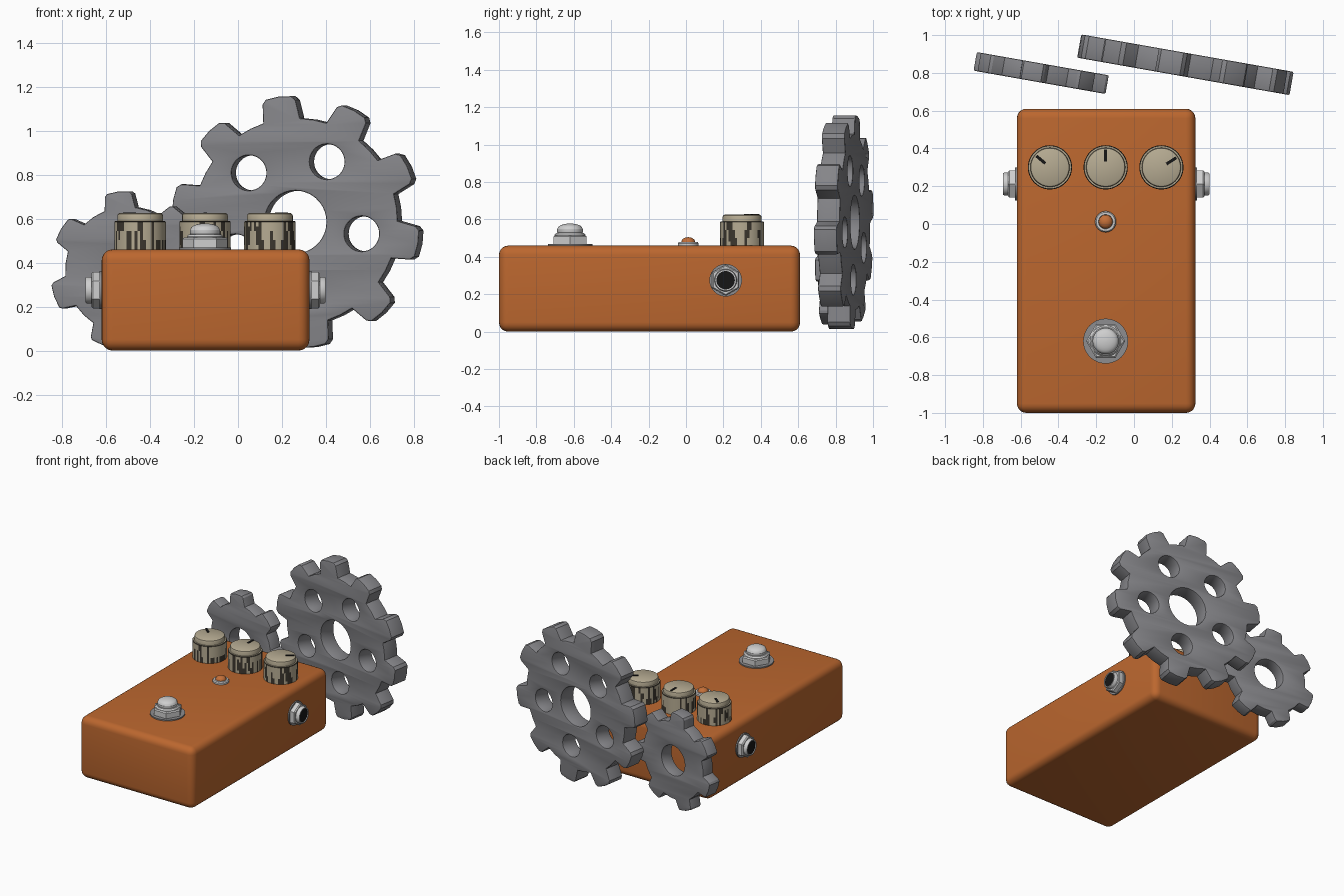
import bpy, bmesh, math, random
from math import pi, sin, cos, radians
from mathutils import Matrix, Vector

if "Cube" in bpy.data.objects:
    bpy.data.objects.remove(bpy.data.objects["Cube"])

random.seed(4)


def material(name, color):
    m = bpy.data.materials.new(name)
    m.diffuse_color = (*color, 1)
    m.use_nodes = True
    m.node_tree.nodes["Principled BSDF"].inputs["Base Color"].default_value = m.diffuse_color
    return m


ORANGE = material("orange_paint", (0.50, 0.135, 0.028))
IRON = material("gear_grey", (0.235, 0.235, 0.25))
CHROME = material("light_metal", (0.62, 0.62, 0.62))
WASHER = material("washer_grey", (0.27, 0.27, 0.28))
CREAM = material("aged_cream", (0.47, 0.41, 0.29))
DARK = material("dark_brown", (0.045, 0.038, 0.028))
BLACK = material("black", (0.008, 0.008, 0.008))
LAMP = material("lamp_orange", (0.55, 0.16, 0.04))


def finish(ob, angle=35):
    bpy.ops.object.select_all(action='DESELECT')
    ob.select_set(True)
    bpy.context.view_layer.objects.active = ob
    bpy.ops.object.shade_smooth_by_angle(angle=radians(angle))


def add_mesh(name, bm, mats, matrix=Matrix()):
    bmesh.ops.remove_doubles(bm, verts=bm.verts, dist=1e-5)
    bmesh.ops.recalc_face_normals(bm, faces=bm.faces)
    me = bpy.data.meshes.new(name)
    bm.to_mesh(me)
    bm.free()
    for m in mats:
        me.materials.append(m)
    ob = bpy.data.objects.new(name, me)
    ob.matrix_world = matrix
    bpy.context.collection.objects.link(ob)
    finish(ob)
    return ob


def lathe(name, profile, mats, matrix, segs=40, rule=None):
    """Revolve (radius, height) pairs about local z; rule(ring, column) picks the material."""
    bm = bmesh.new()
    rings = [[bm.verts.new((r * cos(2 * pi * i / segs), r * sin(2 * pi * i / segs), z))
              for i in range(segs)] for r, z in profile]
    for k in range(len(rings) - 1):
        for i in range(segs):
            j = (i + 1) % segs
            f = bm.faces.new((rings[k][i], rings[k][j], rings[k + 1][j], rings[k + 1][i]))
            if rule:
                f.material_index = rule(k, i)
    bm.faces.new(rings[0][::-1])
    bm.faces.new(rings[-1])
    return add_mesh(name, bm, mats, matrix)


def box(name, lo, hi, mat, bevel=0.0, segs=4, matrix=Matrix()):
    bm = bmesh.new()
    bmesh.ops.create_cube(bm, size=1)
    for v in bm.verts:
        v.co = Vector(a + (b - a) * (c + 0.5) for a, b, c in zip(lo, hi, v.co))
    if bevel:
        bmesh.ops.bevel(bm, geom=bm.edges[:], offset=bevel, segments=segs,
                        profile=0.5, affect='EDGES')
    return add_mesh(name, bm, [mat], matrix)


def dome(r, z0, z1, n=6):
    """Quarter ellipse from the rim up to a tiny flat top."""
    return [(r * cos(a), z0 + (z1 - z0) * sin(a))
            for a in (pi / 2 * 0.96 * i / n for i in range(n + 1))]


def gear(name, center, thick, tip, root, teeth, start, base_half, tip_half, holes):
    cu = bpy.data.curves.new(name, 'CURVE')
    cu.dimensions = '2D'
    cu.fill_mode = 'BOTH'
    bev = 0.008
    cu.bevel_depth, cu.bevel_resolution = bev, 1
    cu.offset = -bev
    cu.extrude = thick / 2 - bev

    def loop(pts):
        sp = cu.splines.new('POLY')
        sp.points.add(len(pts) - 1)
        for p, (x, y) in zip(sp.points, pts):
            p.co = (x, y, 0, 1)
        sp.use_cyclic_u = True

    step = 360 / teeth
    shape = [(root, -base_half), (tip * 0.965, -tip_half - 1), (tip * 0.995, -tip_half + 1),
             (tip, 0), (tip * 0.995, tip_half - 1), (tip * 0.965, tip_half + 1),
             (root, base_half), (root, step / 2)]
    loop([(r * cos(radians(start + t * step + a)), r * sin(radians(start + t * step + a)))
          for t in range(teeth) for r, a in shape])
    for cx, cy, r in holes:
        loop([(cx + r * cos(-2 * pi * i / 36), cy + r * sin(-2 * pi * i / 36)) for i in range(36)])
    ob = bpy.data.objects.new(name, cu)
    bpy.context.collection.objects.link(ob)
    ob.location = center
    ob.rotation_euler = (pi / 2, 0, radians(-10))
    bpy.ops.object.select_all(action='DESELECT')
    ob.select_set(True)
    bpy.context.view_layer.objects.active = ob
    bpy.ops.object.convert(target='MESH')
    ob = bpy.context.view_layer.objects.active
    bm = bmesh.new()
    bm.from_mesh(ob.data)
    bmesh.ops.remove_doubles(bm, verts=bm.verts, dist=1e-5)
    bmesh.ops.recalc_face_normals(bm, faces=bm.faces)
    bm.to_mesh(ob.data)
    bm.free()
    ob.data.materials.clear()
    ob.data.materials.append(IRON)
    finish(ob, 25)


# Enclosure
TOP = 0.46
box("enclosure", (-0.62, -1.0, 0.0), (0.325, 0.61, TOP), ORANGE, bevel=0.05, segs=5)

# Gears standing behind the enclosure
spokes = [(0.31 * cos(radians(62 + 72 * i)), 0.31 * sin(radians(62 + 72 * i)), 0.08)
          for i in range(5)]
gear("large_gear", (0.272, 0.843, 0.585), 0.125, 0.575, 0.472, 10, 26, 10.5, 7,
     [(0, 0, 0.142)] + spokes)
gear("small_gear", (-0.495, 0.80, 0.366), 0.10, 0.36, 0.288, 7, 97, 14.5, 9.5, [(0, 0, 0.11)])

# Knobs: streaked skirt, cream cap and black pointer
SEGS, ROWS = 56, 6
for side, x, turn in (("left", -0.445, 140), ("middle", -0.15, 90), ("right", 0.145, 33)):
    streak = []
    for i in range(SEGS):
        a = random.choice((0, 0, 0, 1, 2, 4))
        streak.append((a, a + random.choice((0, 0, 2, 4, 6))))
    skirt = [(0.117, 0.125 * k / ROWS) for k in range(ROWS + 1)] + [(0.113, 0.129), (0.10, 0.129)]

    def worn(k, i):
        if k >= ROWS:
            return 1 if k == ROWS else 0
        return 1 if streak[i][0] <= k < streak[i][1] else 0

    at = Matrix.Translation((x, 0.30, TOP))
    lathe(side + "_knob_skirt", skirt, [CREAM, DARK], at, SEGS, worn)
    lathe(side + "_knob_cap", [(0.104, 0.127), (0.104, 0.153), (0.101, 0.161), (0.094, 0.165)],
          [CREAM], at, SEGS)
    box(side + "_knob_pointer", (0.032, -0.008, 0.162), (0.094, 0.008, 0.168), BLACK,
        matrix=at @ Matrix.Rotation(radians(turn), 4, 'Z'))

# Indicator lamp
at = Matrix.Translation((-0.15, 0.012, TOP))
lathe("lamp_bezel", [(0.056, 0), (0.056, 0.012), (0.050, 0.019), (0.038, 0.019), (0.037, 0.01)],
      [CHROME], at)
lathe("lamp", [(0.037, 0.008)] + dome(0.037, 0.018, 0.045), [LAMP], at, 32)

# Foot switch
at = Matrix.Translation((-0.15, -0.62, TOP))
lathe("switch_washer", [(0.119, 0), (0.119, 0.009)], [WASHER], at, 48)
lathe("switch_nut", [(0.103, 0.009), (0.103, 0.048), (0.094, 0.055)], [CHROME], at, 6)
lathe("switch_collar", [(0.082, 0.05), (0.082, 0.058), (0.074, 0.068), (0.06, 0.07)], [CHROME], at)
lathe("switch_button", [(0.066, 0.065), (0.069, 0.075), (0.069, 0.088)]
      + dome(0.066, 0.092, 0.118), [CHROME], at)

# Side jacks, one on each wall
for side, x, s in (("right", 0.325, 1), ("left", -0.62, -1)):
    at = Matrix.Translation((x, 0.212, 0.275)) @ Matrix.Rotation(s * pi / 2, 4, 'Y')
    lathe(side + "_jack_washer", [(0.087, -0.005), (0.087, 0.009)], [WASHER], at)
    lathe(side + "_jack_nut", [(0.083, 0.009), (0.083, 0.04), (0.076, 0.047)], [CHROME], at, 6)
    lathe(side + "_jack_barrel", [(0.060, 0.04), (0.060, 0.068), (0.056, 0.074), (0.049, 0.074),
                                  (0.049, 0.062)], [CHROME], at)
    lathe(side + "_jack_hole", [(0.049, 0.062), (0.049, 0.068)], [BLACK], at)
